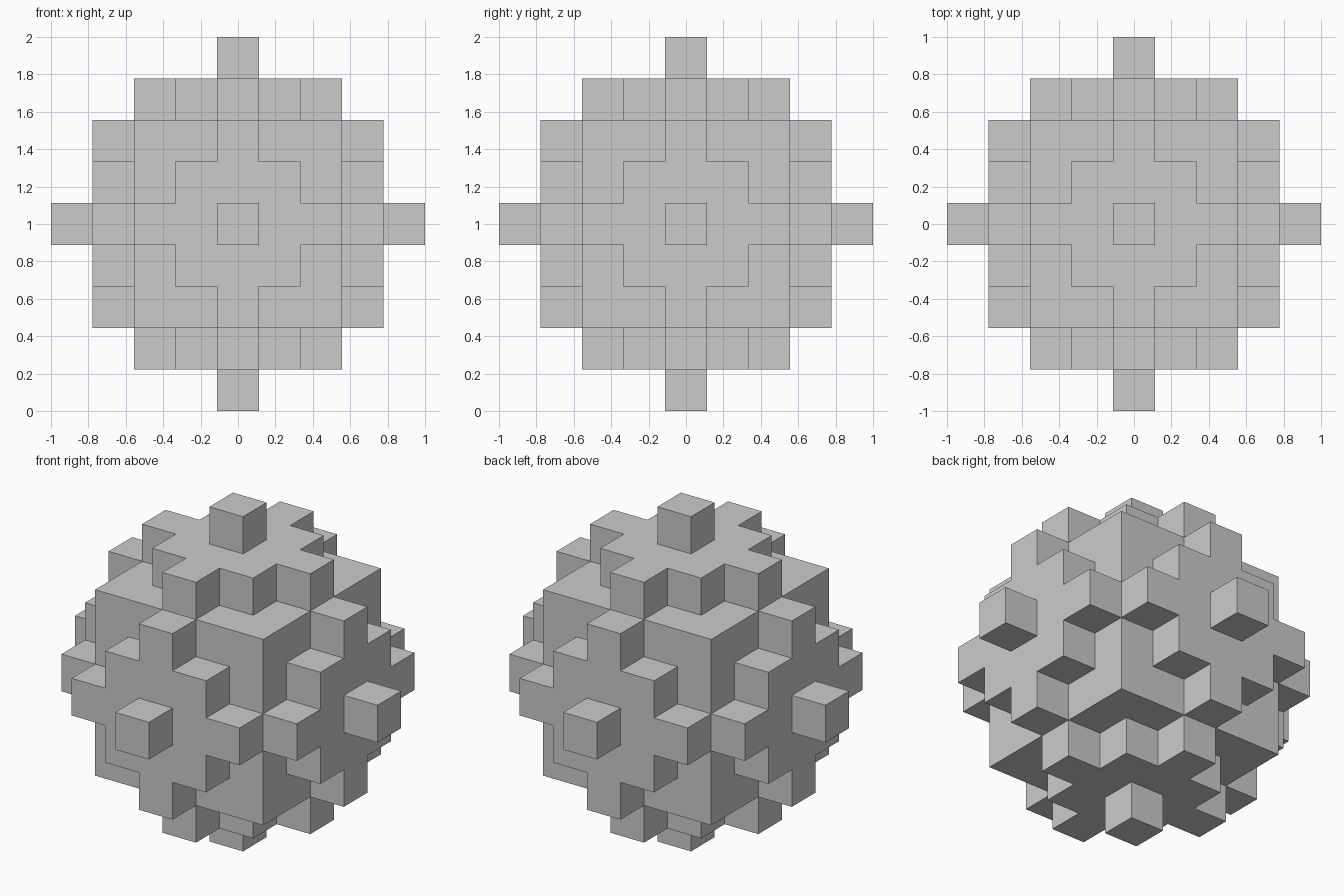
import bpy, bmesh
from mathutils import Vector

if "Cube" in bpy.data.objects:
    bpy.data.objects.remove(bpy.data.objects["Cube"])

N = 4                 # blocks from the centre to the tip
S = 2 / (2 * N + 1)   # block size
R = range(-N, N + 1)


def filled(i, j, k):
    """Rounded body of blocks plus one stud at each axis tip."""
    d = i * i + j * j + k * k
    return d <= 13 or d == N * N


blocks = {(i, j, k) for i in R for j in R for k in R if filled(i, j, k)}

# Block ball: keep only the outer skin, sharing corners between faces
bm = bmesh.new()
corners = {}


def corner(p):
    key = tuple(round(2 * c) for c in p)
    if key not in corners:
        corners[key] = bm.verts.new((p.x * S, p.y * S, p.z * S + 1))
    return corners[key]


for block in sorted(blocks):
    for axis in range(3):
        for sign in (-1, 1):
            n = Vector((0, 0, 0))
            n[axis] = sign
            c = Vector(block)
            if tuple(int(v) for v in c + n) in blocks:
                continue
            u = Vector((0, 0, 0))
            u[(axis + 1) % 3] = 0.5
            v = n.cross(u)
            m = c + n * 0.5
            bm.faces.new([corner(m + a * u + b * v)
                          for a, b in ((-1, -1), (1, -1), (1, 1), (-1, 1))])

mesh = bpy.data.meshes.new("block_ball")
bm.to_mesh(mesh)
bm.free()
ball = bpy.data.objects.new("block_ball", mesh)
bpy.context.collection.objects.link(ball)
